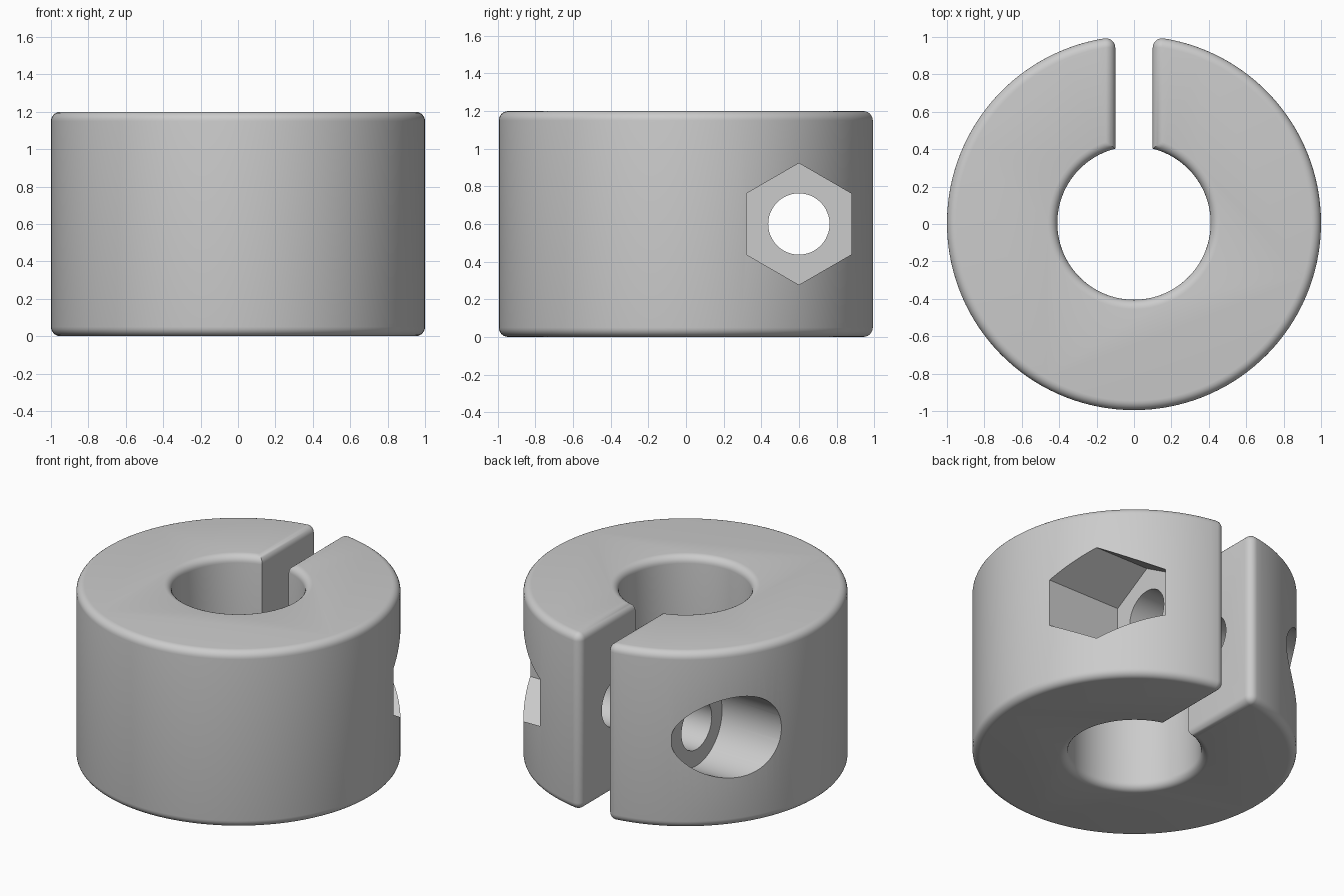
import bpy, bmesh
from math import sin, cos, pi, sqrt, asin, atan2

OUTER, BORE, HALF_SLIT, HEIGHT, FILLET = 1.0, 0.41, 0.1, 1.2, 0.05
SHIFT_Y = 0.005          # centres the split ring on its bounds
BOLT_Y, BOLT_Z = 0.6, 0.6

if "Cube" in bpy.data.objects:
    bpy.data.objects.remove(bpy.data.objects["Cube"], do_unlink=True)

grey = bpy.data.materials.new("light_grey")
grey.use_nodes = True
colour = (0.6, 0.6, 0.6, 1)
grey.diffuse_color = colour
grey.node_tree.nodes["Principled BSDF"].inputs["Base Color"].default_value = colour


def arc(radius, start, end, steps, cx=0, cy=0):
    """Points along an arc, angles measured from +x."""
    return [(cx + radius * cos(start + (end - start) * i / steps),
             cy + radius * sin(start + (end - start) * i / steps))
            for i in range(steps + 1)]


def outline(inset):
    """Split-ring outline moved inwards by inset, with rounded slit mouth."""
    cx = HALF_SLIT + FILLET
    cy = sqrt((OUTER - FILLET) ** 2 - cx ** 2)
    mouth = atan2(cy, cx)
    r = BORE + inset
    inner = pi / 2 - asin((HALF_SLIT + inset) / r)
    corner = arc(FILLET - inset, pi, mouth, 6, cx, cy)
    mirrored = [(-x, y) for x, y in reversed(corner)]
    rim = arc(OUTER - inset, mouth, -pi - mouth, 128)[1:-1]
    hole = arc(r, -pi - inner, inner, 96)
    return corner + rim + mirrored + hole


def loft(name, layers):
    """Join equal rings of 3D points and cap both ends."""
    bm = bmesh.new()
    rings = [[bm.verts.new(p) for p in layer] for layer in layers]
    n = len(rings[0])
    for a, b in zip(rings, rings[1:]):
        for i in range(n):
            j = (i + 1) % n
            bm.faces.new((a[i], a[j], b[j], b[i]))
    bm.faces.new(rings[0])
    bm.faces.new(rings[-1])
    bmesh.ops.remove_doubles(bm, verts=bm.verts, dist=1e-5)
    bmesh.ops.recalc_face_normals(bm, faces=bm.faces)
    mesh = bpy.data.meshes.new(name)
    bm.to_mesh(mesh)
    bm.free()
    mesh.materials.append(grey)
    obj = bpy.data.objects.new(name, mesh)
    bpy.context.collection.objects.link(obj)
    return obj


def prism_x(name, radius, sides, x0, x1):
    """Prism along x at the clamp bolt axis, one corner pointing up."""
    pts = arc(radius, pi / 2, pi / 2 + 2 * pi, sides)[:-1]
    return loft(name, [[(x, BOLT_Y + y, BOLT_Z + z) for y, z in pts] for x in (x0, x1)])


# Ring body with filleted top and bottom
steps = [i / 6 * pi / 2 for i in range(7)]
levels = [(FILLET * (1 - sin(t)), FILLET * (1 - cos(t))) for t in steps]
levels += [(inset, HEIGHT - z) for inset, z in reversed(levels)]
collar = loft("clamp_collar", [[(x, y + SHIFT_Y, z) for x, y in outline(inset)]
                               for inset, z in levels])

# Bolt hole, nut pocket on the left, bolt head counterbore on the right
cutters = [prism_x("bolt_hole", 0.163, 48, -1.2, 1.2),
           prism_x("nut_pocket", 0.323, 6, 0.4, 1.2),
           prism_x("head_counterbore", 0.274, 64, -1.2, -0.5)]

bpy.ops.object.select_all(action='DESELECT')
bpy.context.view_layer.objects.active = collar
collar.select_set(True)
for cutter in cutters:
    cutter.hide_render = True
    cut = collar.modifiers.new(cutter.name, 'BOOLEAN')
    cut.operation = 'DIFFERENCE'
    cut.solver = 'EXACT'
    cut.object = cutter
    bpy.ops.object.modifier_apply(modifier=cut.name)
    bpy.data.objects.remove(cutter, do_unlink=True)

bpy.ops.object.shade_smooth_by_angle(angle=pi / 6)
